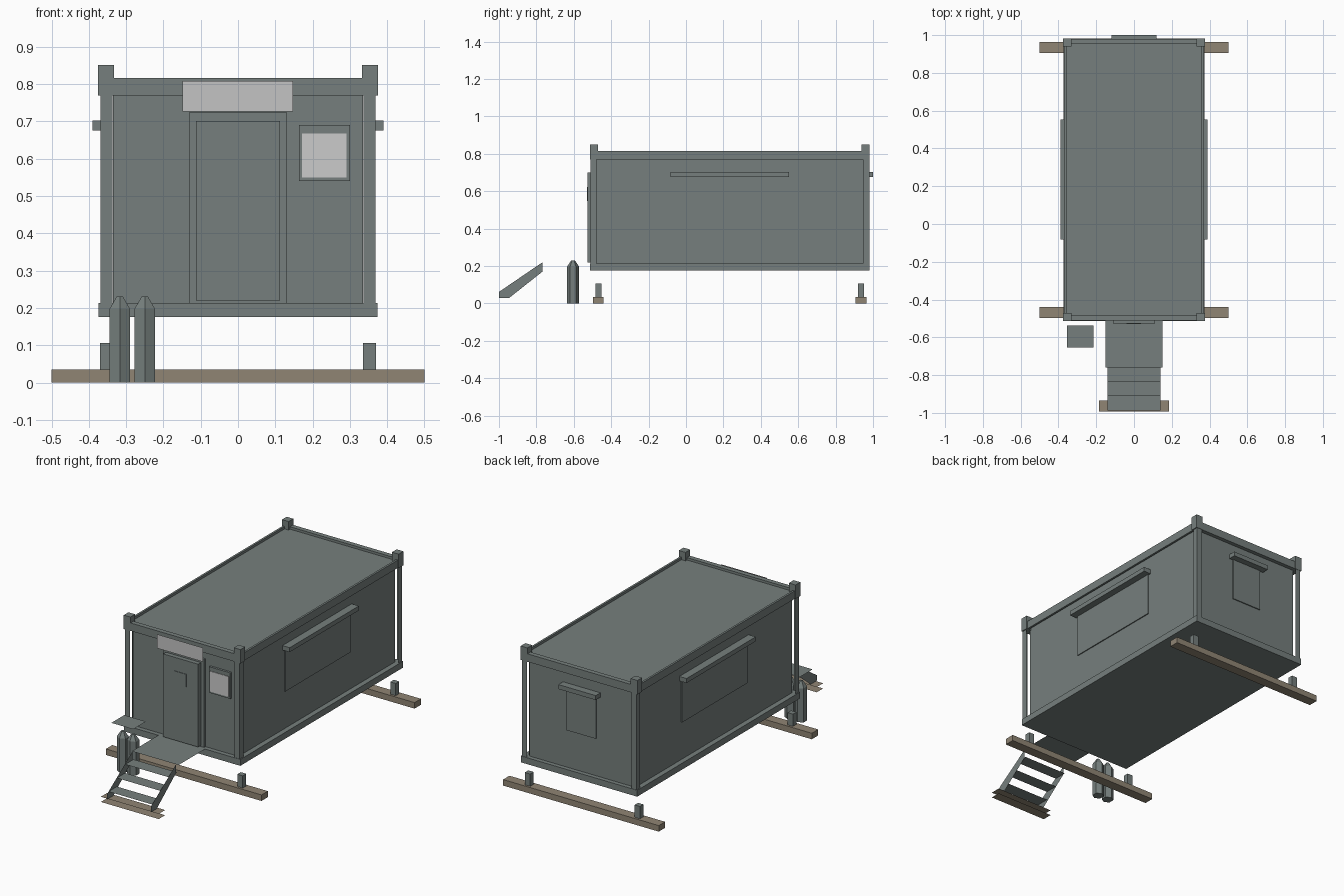
import bpy
import bmesh
from math import pi
from mathutils import Matrix

cube = bpy.data.objects.get("Cube")
if cube:
    bpy.data.objects.remove(cube, do_unlink=True)


def material(name, rgb):
    m = bpy.data.materials.new(name)
    m.use_nodes = True
    m.diffuse_color = (*rgb, 1)
    m.node_tree.nodes["Principled BSDF"].inputs["Base Color"].default_value = (*rgb, 1)
    return m


GREY = material("blue_grey_metal", (0.18, 0.212, 0.205))
WOOD = material("brown_wood", (0.28, 0.235, 0.175))
SIGN = material("pale_grey_board", (0.55, 0.55, 0.55))
GLASS = material("pale_glass", (0.6, 0.6, 0.6))


def finish(name, bm, mat):
    mesh = bpy.data.meshes.new(name)
    bm.to_mesh(mesh)
    bm.free()
    mesh.materials.append(mat)
    obj = bpy.data.objects.new(name, mesh)
    bpy.context.collection.objects.link(obj)
    return obj


def box(name, x, y, z, mat=GREY):
    """Box between limits; a single number in place of a pair makes a flat sheet."""
    spans = [s if isinstance(s, tuple) else (s, s) for s in (x, y, z)]
    flat = [i for i, s in enumerate(spans) if s[0] == s[1]]
    bm = bmesh.new()
    if flat:
        a, b = [i for i in range(3) if i != flat[0]]
        verts = []
        for i, j in ((0, 0), (1, 0), (1, 1), (0, 1)):
            co = [s[0] for s in spans]
            co[a], co[b] = spans[a][i], spans[b][j]
            verts.append(bm.verts.new(co))
        bm.faces.new(verts)
    else:
        bmesh.ops.create_cube(bm, size=1)
        for v in bm.verts:
            v.co = [(s[0] + s[1]) / 2 + c * (s[1] - s[0]) for s, c in zip(spans, v.co)]
    return finish(name, bm, mat)


def span(a, b, sign=1):
    return tuple(sorted((a * sign, b * sign)))


FRONT, BACK = -0.513, 0.982
BASE, RAIL, TOP = 0.213, 0.77, 0.816

# Cabin shell: base, roof and recessed wall sheets
box("base_frame", (-0.374, 0.374), (FRONT, BACK), (0.176, BASE))
box("roof", (-0.36, 0.36), (-0.485, 0.955), 0.802)
box("front_wall", (-0.335, 0.335), -0.487, (BASE, 0.802))
box("back_wall", (-0.335, 0.335), 0.957, (BASE, 0.802))

for side, s in (("left", 1), ("right", -1)):
    box(side + "_wall", 0.344 * s, (-0.48, 0.948), (BASE, 0.802))
    box(side + "_top_rail", span(0.358, 0.37, s), (FRONT + 0.002, BACK - 0.002), (RAIL, TOP))
    # Side shutter with its roller box
    box(side + "_shutter", span(0.344, 0.35, s), (-0.065, 0.535), (0.43, 0.676))
    box(side + "_shutter_box", span(0.344, 0.39, s), (-0.083, 0.552), (0.676, 0.702))

for end, y, d in (("front", FRONT, 1), ("back", BACK, -1)):
    edge = y + 0.002 * d
    box(end + "_top_rail", (-0.358, 0.358), tuple(sorted((edge, edge + 0.028 * d))), (RAIL, TOP))
    for side, s in (("left", 1), ("right", -1)):
        tag = end + "_" + side
        # Folded corner post and corner block
        box(tag + "_post_face", span(0.336, 0.369, s), edge, (BASE, RAIL))
        box(tag + "_post_side", 0.369 * s, tuple(sorted((edge, edge + 0.033 * d))), (BASE, RAIL))
        box(tag + "_corner_block", span(0.332, 0.375, s),
            tuple(sorted((y, y + 0.043 * d))), (RAIL, 0.851))

# Back shutter
box("back_shutter", (-0.096, 0.096), (0.957, 0.963), (0.43, 0.676))
box("back_shutter_box", (-0.12, 0.12), (0.957, 1.0), (0.676, 0.702))

# Door, sign and front window
box("door_frame", (-0.132, 0.132), (-0.5, -0.487), (BASE, 0.724))
box("door", (-0.112, 0.112), (-0.526, -0.49), (0.22, 0.701))
box("door_hatch", (-0.04, 0.037), (-0.529, -0.526), (0.548, 0.623))
box("sign_board", (-0.149, 0.147), -0.532, (0.727, 0.808), SIGN)
box("window_frame", (0.164, 0.3), (-0.5, -0.487), (0.54, 0.691))
box("window_pane", (0.172, 0.291), (-0.503, -0.5), (0.55, 0.668), GLASS)

# Ground beams with short stub legs
for end, y in (("front", -0.469), ("back", 0.935)):
    box(end + "_beam", (-0.5, 0.5), (y - 0.029, y + 0.029), (0, 0.035), WOOD)
    for side, s in (("left", 1), ("right", -1)):
        box(end + "_" + side + "_stub_leg", span(0.335, 0.37, s),
            (y - 0.016, y + 0.016), (0.035, 0.106))

# Landing, stair treads, stringers and boards underneath
box("landing", (-0.15, 0.15), (-0.76, FRONT), 0.215)
for i in range(3):
    y = -0.987 + 0.076 * i
    box("tread_%d" % (i + 1), (-0.14, 0.14), (y, y + 0.076), 0.07 + 0.05 * i)
profile = ((-1.0, 0.03), (-0.945, 0.03), (-0.768, 0.17), (-0.768, 0.22), (-1.0, 0.062))
for side, x in (("left", 0.14), ("right", -0.14)):
    bm = bmesh.new()
    bm.faces.new([bm.verts.new((x, y, z)) for y, z in profile])
    finish(side + "_stringer", bm, GREY)
for name, z in (("lower", 0.0), ("upper", 0.03)):
    box(name + "_stair_board", (-0.186, 0.186), (-0.993, -0.934), z, WOOD)

# Gas bottles under a small cover
for i, x in enumerate((-0.317, -0.25)):
    bm = bmesh.new()
    for r1, r2, z1, z2 in ((0.032, 0.032, 0, 0.197), (0.032, 0.01, 0.197, 0.23)):
        bmesh.ops.create_cone(
            bm, cap_ends=True, segments=6, radius1=r1, radius2=r2, depth=z2 - z1,
            matrix=Matrix.Translation((x, -0.604, (z1 + z2) / 2)))
    finish("gas_bottle_%d" % (i + 1), bm, GREY)
box("bottle_cover", (-0.355, -0.215), (-0.655, -0.537), 0.285)
